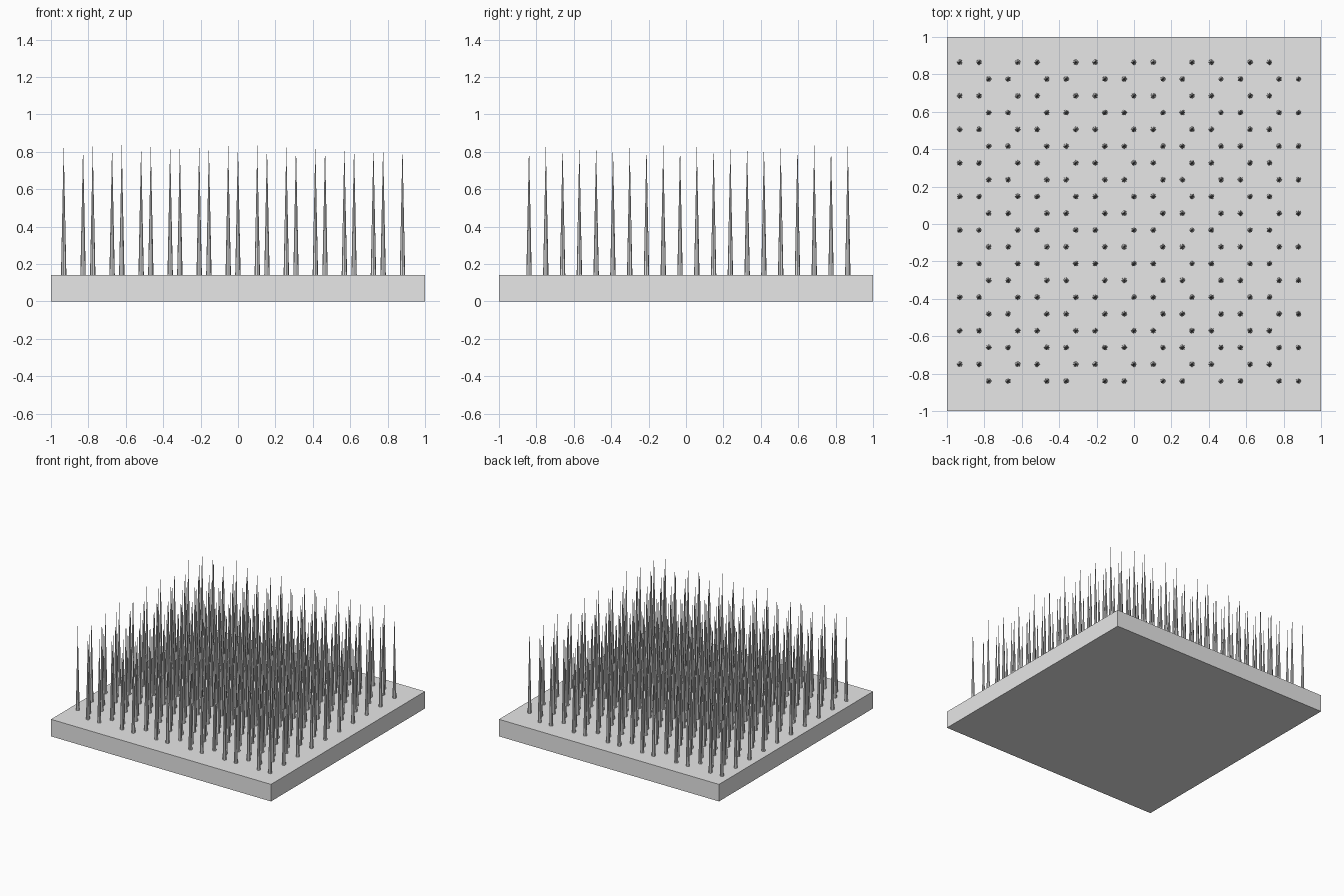
import bpy
import bmesh
from mathutils import Matrix

cube = bpy.data.objects.get("Cube")
if cube:
    bpy.data.objects.remove(cube, do_unlink=True)

SLAB_TOP = 0.14
SPIKE_TIP = 0.837
SPIKE_RADIUS = 0.0145
SPACING = 0.1035        # distance between the two spikes of a pair
ROW_STEP = 0.0897

# One plain grey for everything
grey = bpy.data.materials.new("light_grey")
grey.use_nodes = True
colour = (0.8, 0.8, 0.8, 1)
grey.diffuse_color = colour
grey.node_tree.nodes["Principled BSDF"].inputs["Base Color"].default_value = colour


def make_object(name, bm):
    mesh = bpy.data.meshes.new(name)
    bm.to_mesh(mesh)
    bm.free()
    mesh.materials.append(grey)
    obj = bpy.data.objects.new(name, mesh)
    bpy.context.collection.objects.link(obj)
    return obj


# Square base slab
bm = bmesh.new()
bmesh.ops.create_cube(bm, size=1, matrix=Matrix.Translation((0, 0, SLAB_TOP / 2))
                      @ Matrix.Diagonal((2, 2, SLAB_TOP, 1)))
make_object("base_slab", bm)

# Needle spikes in a honeycomb layout: pairs per row, every other row shifted
bm = bmesh.new()
height = SPIKE_TIP - SLAB_TOP
for row in range(20):
    y = 0.865 - row * ROW_STEP
    shift = 1.5 * SPACING * (row % 2)
    for pair in range(6):
        for side in range(2):
            x = -0.932 + (3 * pair + side) * SPACING + shift
            bmesh.ops.create_cone(
                bm, cap_ends=True, segments=8, radius1=SPIKE_RADIUS, radius2=0,
                depth=height,
                matrix=Matrix.Translation((x, y, SLAB_TOP + height / 2)))
bmesh.ops.remove_doubles(bm, verts=bm.verts, dist=0.0001)
make_object("spikes", bm)
